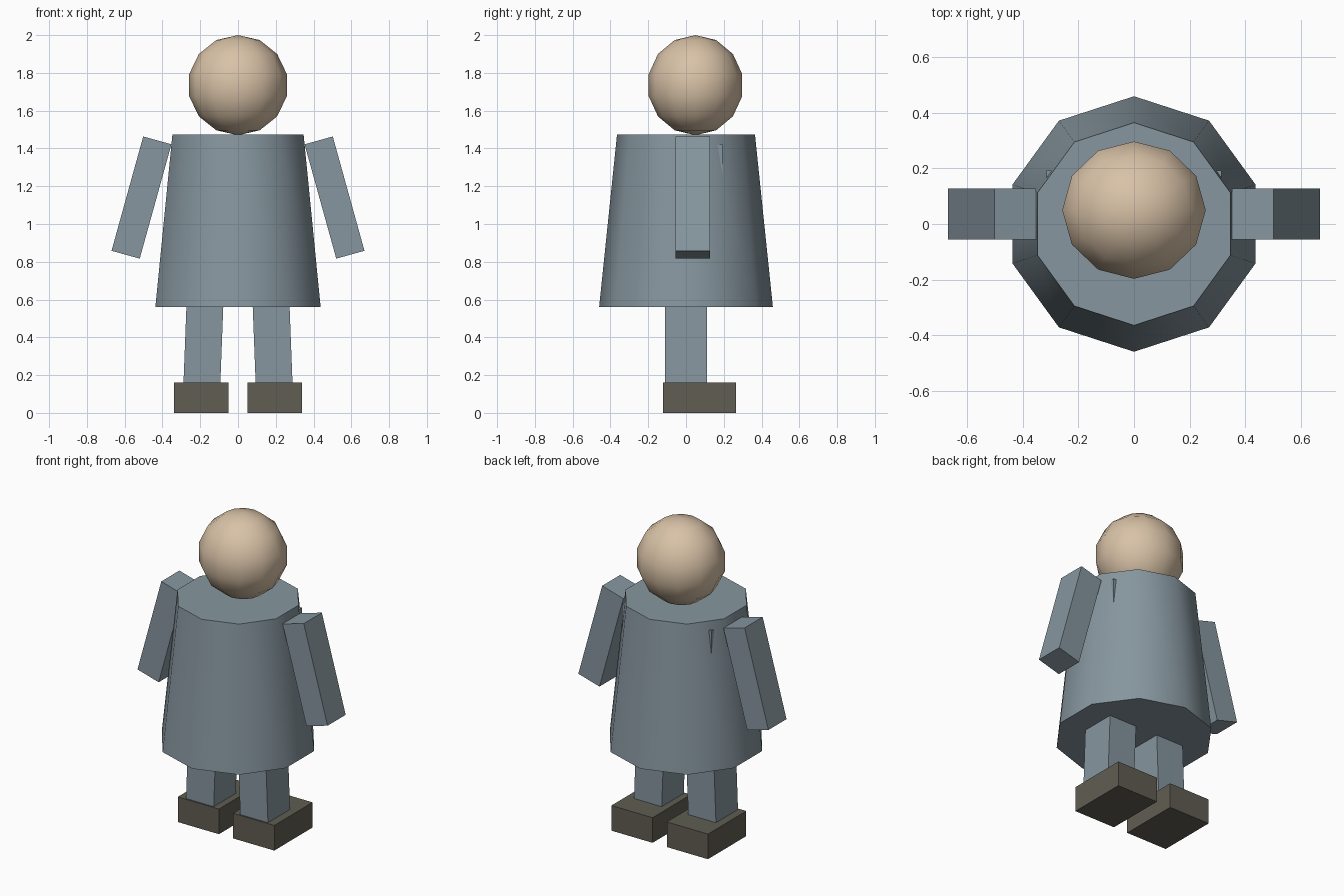
import bpy
from math import radians, pi

cube = bpy.data.objects.get("Cube")
if cube:
    bpy.data.objects.remove(cube, do_unlink=True)


def material(name, rgb):
    mat = bpy.data.materials.new(name)
    mat.use_nodes = True
    color = (*rgb, 1)
    mat.diffuse_color = color
    mat.node_tree.nodes["Principled BSDF"].inputs["Base Color"].default_value = color
    return mat


cloth = material("blue grey cloth", (0.24, 0.305, 0.345))
skin = material("tan skin", (0.69, 0.54, 0.385))
leather = material("dark olive leather", (0.115, 0.11, 0.085))


def finish(name, mat, smooth=False):
    obj = bpy.context.object
    obj.name = name
    obj.data.materials.append(mat)
    if smooth:
        bpy.ops.object.shade_smooth_by_angle(angle=radians(45))
    return obj


def box(name, mat, center, size, tilt=0):
    bpy.ops.mesh.primitive_cube_add(size=1, location=center, rotation=(0, tilt, 0))
    obj = finish(name, mat)
    obj.scale = size
    return obj


# Head: coarse smooth ball, slightly narrower front to back
bpy.ops.mesh.primitive_uv_sphere_add(segments=12, ring_count=7, radius=0.265,
                                     location=(0, 0.05, 1.735))
finish("head", skin, True).scale.y = 0.957

# Coat: ten-sided tapered body with flat caps
bpy.ops.mesh.primitive_cone_add(vertices=10, radius1=0.46, radius2=0.365, depth=0.915,
                                location=(0, 0, 1.0175))
finish("coat", cloth, True)

# Torso: block inside the coat whose rear corners just break through
box("torso", cloth, (0, 0.035, 1.11), (0.63, 0.316, 0.62))

# Limbs, mirrored left and right
for side, s in (("left", 1), ("right", -1)):
    box(side + "_arm", cloth, (s * 0.511, 0.036, 1.14), (0.155, 0.182, 0.628), -s * radians(15.5))
    box(side + "_leg", cloth, (s * 0.181, 0, 0.42), (0.195, 0.222, 0.6), -s * radians(2.2))
    box(side + "_foot", leather, (s * 0.195, 0.072, 0.08), (0.29, 0.385, 0.16))
